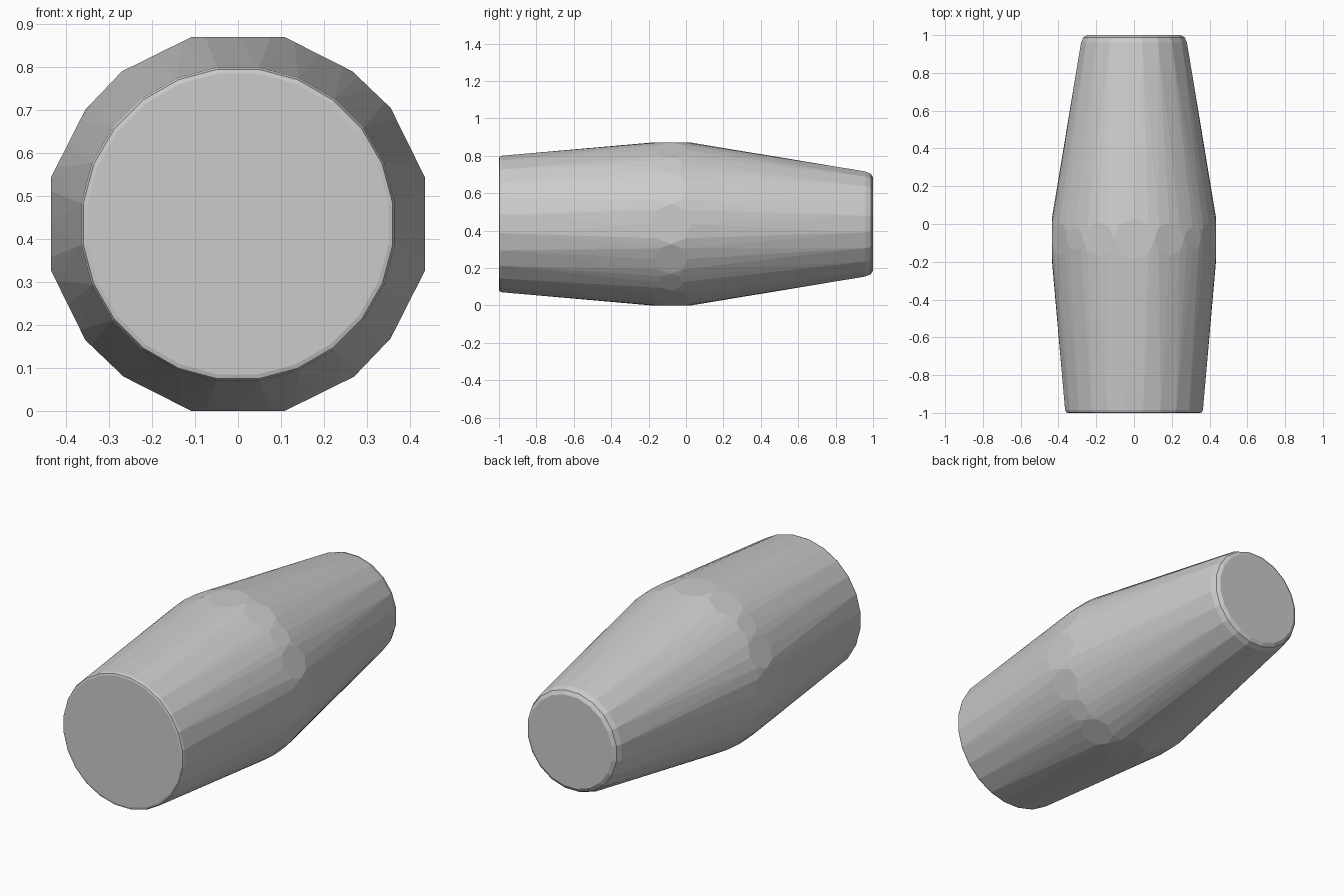
import bpy, bmesh
from math import sin, cos, pi, radians

if "Cube" in bpy.data.objects:
    bpy.data.objects.remove(bpy.data.objects["Cube"])

CZ = 0.435      # height of the barrel axis
MID_Y = -0.08   # widest station along the barrel
bm = bmesh.new()


def ring(radius, y, sides):
    for i in range(sides):
        a = 2 * pi * (i + 0.5) / sides
        bm.verts.new((radius * cos(a), y, CZ + radius * sin(a)))


# Rounded end caps: front is wider, back is narrower with a larger bevel
for r, y in ((0.353, -1.0), (0.363, -0.997), (0.368, -0.985)):
    ring(r, y, 24)
for r, y in ((0.252, 1.0), (0.272, 0.988), (0.284, 0.96)):
    ring(r, y, 20)

# Waist: sixteen-sided section, with a round flat patch on every side
quarter = [(0.435, 0.108), (0.355, 0.27), (0.266, 0.355), (0.108, 0.435)]
section = []
for k in range(4):
    c, s = round(cos(k * pi / 2)), round(sin(k * pi / 2))
    section += [(x * c - z * s, x * s + z * c) for x, z in quarter]

for i, (x0, z0) in enumerate(section):
    x1, z1 = section[(i + 1) % 16]
    half = ((x1 - x0) ** 2 + (z1 - z0) ** 2) ** 0.5 / 2
    for j in range(8):
        a = 2 * pi * j / 8
        t = 0.5 - 0.5 * cos(a)
        bm.verts.new((x0 + (x1 - x0) * t, MID_Y + half * sin(a),
                      CZ + z0 + (z1 - z0) * t))

# Wrap one tight skin over the sections
bmesh.ops.remove_doubles(bm, verts=bm.verts[:], dist=0.0005)
bmesh.ops.convex_hull(bm, input=bm.verts[:])
loose = [v for v in bm.verts if not v.link_faces]
bmesh.ops.delete(bm, geom=loose, context='VERTS')
bmesh.ops.dissolve_limit(bm, angle_limit=radians(0.5),
                         verts=bm.verts[:], edges=bm.edges[:])
bmesh.ops.recalc_face_normals(bm, faces=bm.faces[:])

mesh = bpy.data.meshes.new("barrel_body")
bm.to_mesh(mesh)
bm.free()
body = bpy.data.objects.new("barrel_body", mesh)
bpy.context.collection.objects.link(body)
